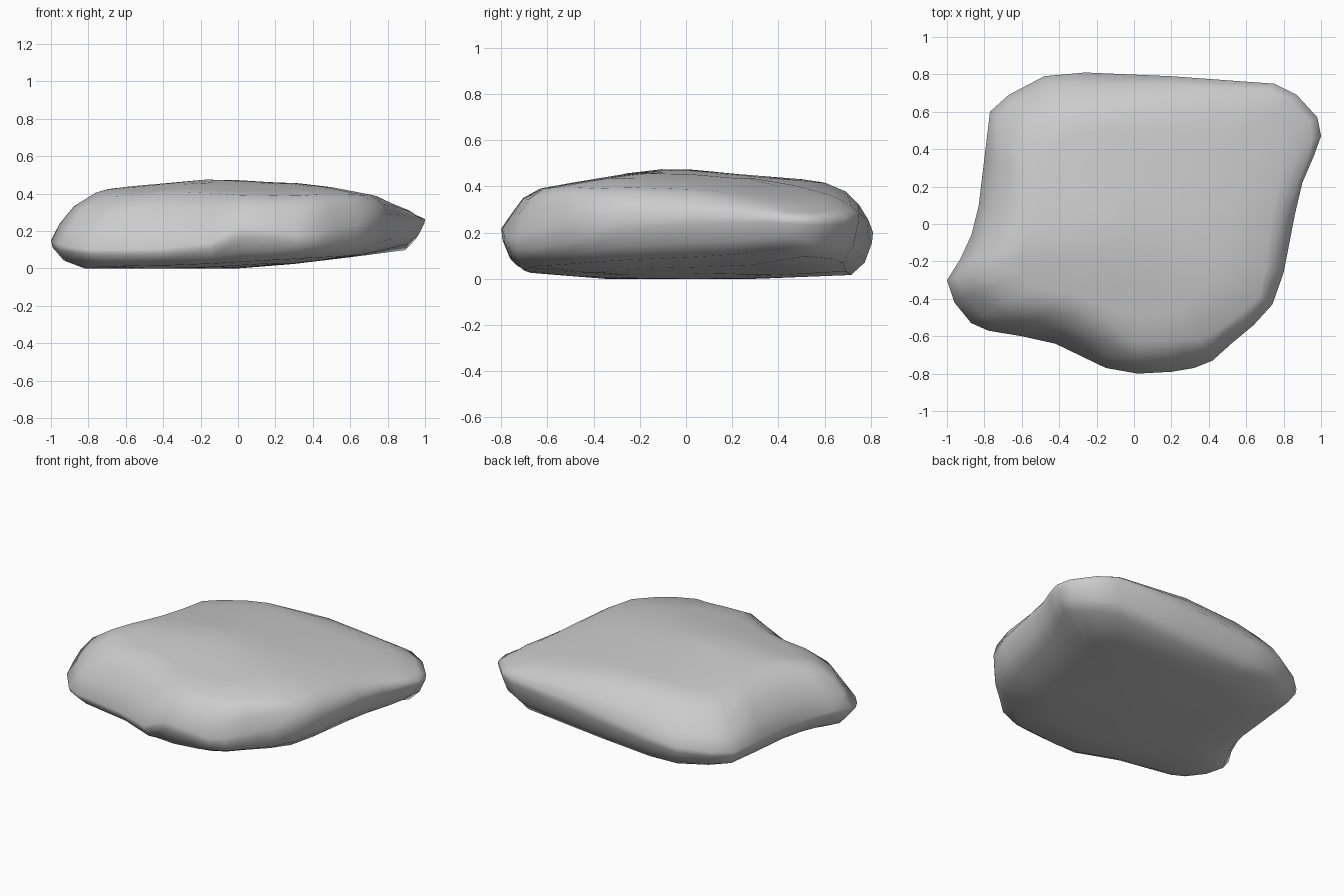
import bpy, bmesh, random
from mathutils import Vector

random.seed(4)

# Rock outline seen from above: x, y, height of widest point, width of rounded upper shoulder
outline = [
    (-1.00, -0.30, 0.14, 0.25), (-0.96, -0.42, 0.12, 0.26), (-0.87, -0.53, 0.10, 0.26),
    (-0.78, -0.57, 0.09, 0.25), (-0.60, -0.60, 0.09, 0.25), (-0.42, -0.64, 0.09, 0.23),
    (-0.15, -0.77, 0.12, 0.22), (0.02, -0.80, 0.20, 0.17), (0.20, -0.79, 0.18, 0.17),
    (0.32, -0.77, 0.15, 0.17), (0.42, -0.73, 0.14, 0.13), (0.52, -0.64, 0.15, 0.10),
    (0.64, -0.54, 0.17, 0.09), (0.74, -0.43, 0.21, 0.08), (0.80, -0.26, 0.25, 0.10),
    (0.86, 0.05, 0.27, 0.12), (0.90, 0.22, 0.27, 0.14), (0.96, 0.36, 0.27, 0.18),
    (1.00, 0.47, 0.26, 0.22), (0.98, 0.57, 0.26, 0.22), (0.87, 0.69, 0.27, 0.19),
    (0.75, 0.75, 0.28, 0.18), (0.20, 0.79, 0.24, 0.19), (-0.26, 0.81, 0.19, 0.23),
    (-0.48, 0.79, 0.16, 0.25), (-0.67, 0.69, 0.14, 0.25), (-0.77, 0.60, 0.13, 0.25),
    (-0.80, 0.35, 0.13, 0.24), (-0.83, 0.10, 0.13, 0.23), (-0.87, -0.06, 0.13, 0.23),
    (-0.93, -0.19, 0.14, 0.24),
]


def top_z(x, y):
    dx = (0.09 * max(0, -x - 0.17) + 0.04 * max(0, x + 0.17)
          + 0.14 * max(0, x - 0.4))
    dy = 0.17 * max(0, -y - 0.15) + 0.075 * max(0, y)
    if x > 0 and y < 0:
        # front right stays high
        return 0.475 - (dx * dx + dy * dy) ** 0.5
    # back left falls away
    return 0.475 - dx - dy - 0.07 * max(0, -x) * max(0, y)


def bottom_z(x, y):
    return (0.06 * max(0, x + 0.1) + 0.10 * max(0, x - 0.6)
            + 0.08 * max(0, -y - 0.35) + 0.04 * max(0, y - 0.3)
            + 0.06 * max(0, x - 0.3) * (y < 0.5))


def inset(x, y, d):
    v = Vector((x, y))
    return v * (1 - d / v.length)


bm = bmesh.new()
rings = []


def add_ring(place):
    rings.append([bm.verts.new(place(*p)) for p in outline])


def flat_ring(scale, height):
    add_ring(lambda x, y, zw, s: (x * scale, y * scale, height(x * scale, y * scale)))


def under_ring(k, f):
    def place(x, y, zw, s):
        p = inset(x, y, k * (0.10 + 0.22 * max(0, -x - 0.6)))
        b = bottom_z(*p)
        return (p.x, p.y, b + f * (zw - b))
    add_ring(place)


def shoulder_ring(k, f, rough=0.0):
    # narrow shoulders are square, wide ones slope
    def place(x, y, zw, s):
        p = inset(x, y, k * s + random.uniform(0, rough))
        t = top_z(*p)
        return (p.x, p.y, zw + f ** (s / 0.18) * (t - zw))
    add_ring(place)


# Underside, sides, rounded shoulder and gently domed top
for s in (0.3, 0.6):
    flat_ring(s, bottom_z)
under_ring(1.0, 0.0)
under_ring(0.38, 0.3)
under_ring(0.05, 0.8)
shoulder_ring(0.0, 0.10)
shoulder_ring(0.18, 0.52, 0.025)
shoulder_ring(0.48, 0.82, 0.02)
shoulder_ring(1.0, 0.99)
for s in (0.62, 0.4, 0.2):
    flat_ring(s, top_z)

n = len(outline)
for a, b in zip(rings, rings[1:]):
    for i in range(n):
        j = (i + 1) % n
        bm.faces.new((a[i], a[j], b[j], b[i]))

# Close bottom and top with fans
for ring, z in ((rings[0], 0.0), (rings[-1], 0.472)):
    c = bm.verts.new((0, 0, z))
    for i in range(n):
        bm.faces.new((ring[i], ring[(i + 1) % n], c))
bmesh.ops.recalc_face_normals(bm, faces=bm.faces)

mesh = bpy.data.meshes.new("flat_rock")
bm.to_mesh(mesh)
bm.free()
mesh.shade_smooth()
rock = bpy.data.objects.new("flat_rock", mesh)
bpy.context.collection.objects.link(rock)
